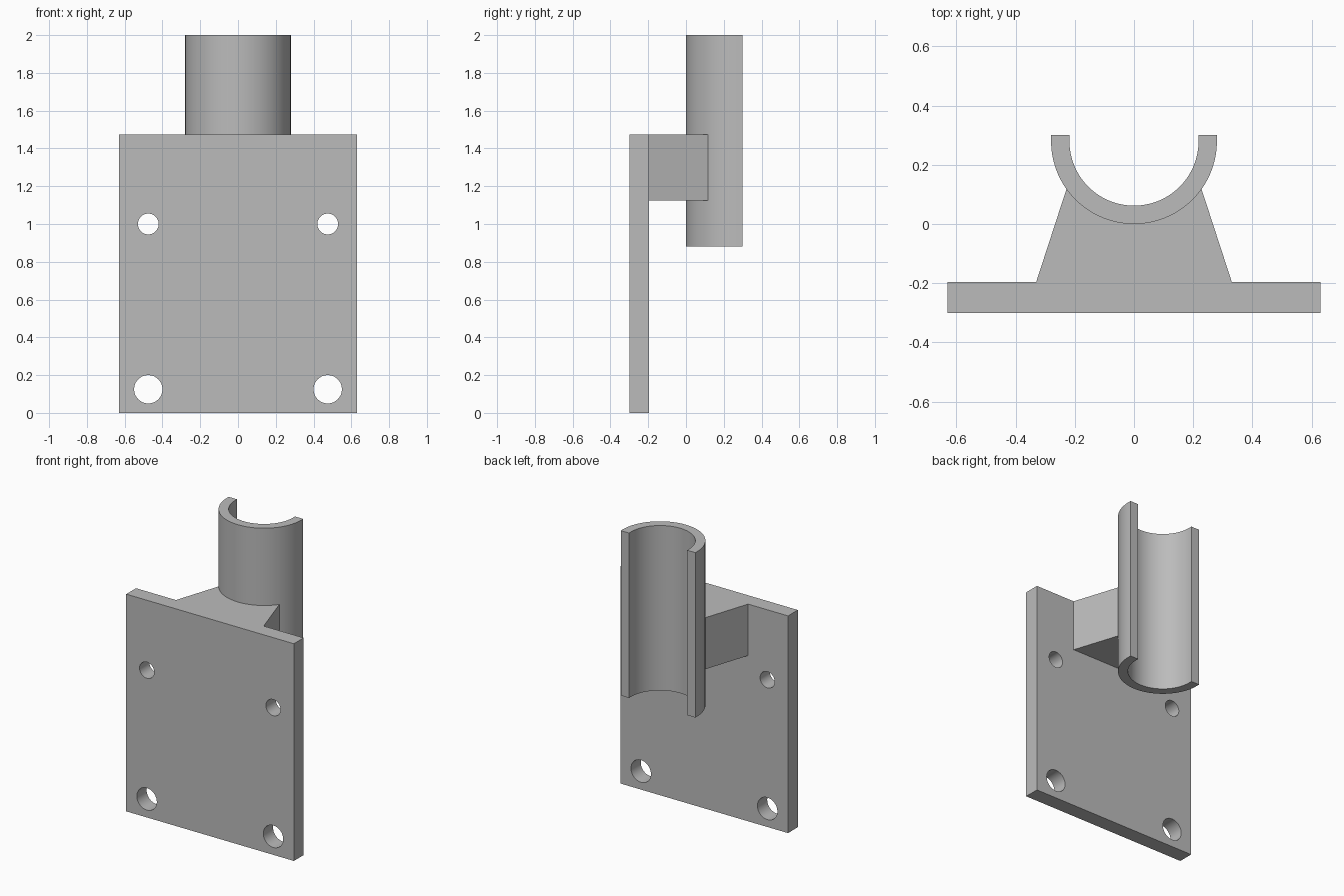
import bpy, bmesh
from math import sin, cos, pi, radians, atan2
from mathutils import Matrix, Vector

cube = bpy.data.objects.get("Cube")
if cube:
    bpy.data.objects.remove(cube, do_unlink=True)

grey = bpy.data.materials.new("grey_metal")
grey.use_nodes = True
colour = (0.5, 0.5, 0.5, 1)
grey.diffuse_color = colour
grey.node_tree.nodes["Principled BSDF"].inputs["Base Color"].default_value = colour


def make_object(name, bm):
    bmesh.ops.recalc_face_normals(bm, faces=bm.faces)
    mesh = bpy.data.meshes.new(name)
    bm.to_mesh(mesh)
    bm.free()
    mesh.materials.append(grey)
    obj = bpy.data.objects.new(name, mesh)
    bpy.context.collection.objects.link(obj)
    return obj


def prism(name, outline, z0, z1):
    """Extrude a plan outline upward from z0 to z1."""
    bm = bmesh.new()
    face = bm.faces.new([bm.verts.new((x, y, z0)) for x, y in outline])
    top = bmesh.ops.extrude_face_region(bm, geom=[face])["geom"]
    verts = [v for v in top if isinstance(v, bmesh.types.BMVert)]
    bmesh.ops.translate(bm, verts=verts, vec=(0, 0, z1 - z0))
    return make_object(name, bm)


def arc(radius, start, end, steps=64):
    angles = [start + (end - start) * i / steps for i in range(steps + 1)]
    return [(radius * cos(a), CENTRE_Y + radius * sin(a)) for a in angles]


def smooth(obj):
    bpy.ops.object.select_all(action="DESELECT")
    obj.select_set(True)
    bpy.context.view_layer.objects.active = obj
    bpy.ops.object.shade_smooth_by_angle(angle=radians(30))


OUTER, INNER, CENTRE_Y = 0.28, 0.218, 0.28
BACK_Y, PLATE_Y, FRONT_Y = 0.30, -0.195, -0.30
PLATE_TOP = 1.475

# Half-round channel with short straight lips
channel_outline = ([(-OUTER, BACK_Y)] + arc(OUTER, pi, 2 * pi) + [(OUTER, BACK_Y), (INNER, BACK_Y)]
                   + arc(INNER, 2 * pi, pi) + [(-INNER, BACK_Y)])
channel = prism("pipe_channel", channel_outline, 0.88, 2.0)

# Tapered support, its curved seat set slightly into the channel wall
tip = (0.228, 0.118)
angle = atan2(tip[1] - CENTRE_Y, tip[0])
seat = arc(OUTER - 0.02, angle, -pi - angle, 32)
support_outline = [(-0.33, PLATE_Y), (0.33, PLATE_Y), tip] + seat + [(-tip[0], tip[1])]
support = prism("tapered_support", support_outline, 1.125, PLATE_TOP)

# Mounting plate
w = 0.63
plate = prism("mounting_plate", [(-w, FRONT_Y), (w, FRONT_Y), (w, PLATE_Y), (-w, PLATE_Y)], 0, PLATE_TOP)

# Four bolt holes, larger at the bottom
bm = bmesh.new()
for side in (-1, 1):
    for z, radius in ((0.125, 0.075), (1.0, 0.055)):
        place = Matrix.Translation(Vector((side * 0.475, -0.25, z))) @ Matrix.Rotation(pi / 2, 4, "X")
        bmesh.ops.create_cone(bm, cap_ends=True, segments=48, radius1=radius,
                              radius2=radius, depth=0.4, matrix=place)
cutter = make_object("hole_cutter", bm)
cutter.hide_render = True
cut = plate.modifiers.new("bolt_holes", "BOOLEAN")
cut.operation = "DIFFERENCE"
cut.solver = "EXACT"
cut.object = cutter
bpy.ops.object.select_all(action="DESELECT")
plate.select_set(True)
bpy.context.view_layer.objects.active = plate
bpy.ops.object.modifier_apply(modifier=cut.name)
bpy.data.objects.remove(cutter, do_unlink=True)

for part in (channel, support, plate):
    smooth(part)
